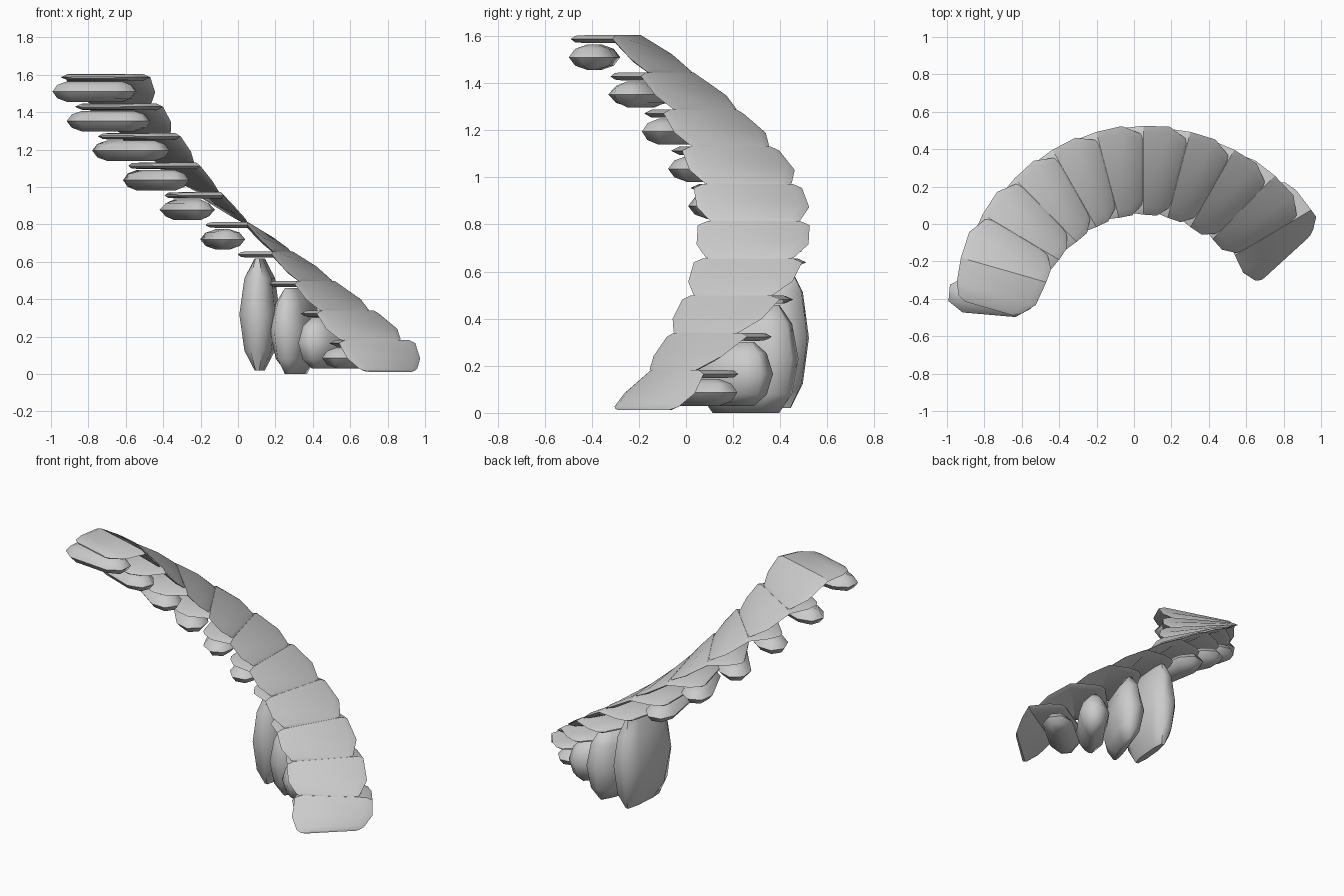
import bpy, bmesh
from math import cos, sin, radians
from mathutils import Vector

if "Cube" in bpy.data.objects:
    bpy.data.objects.remove(bpy.data.objects["Cube"])

CX, CY = 0.05, -0.46      # centre of the curved flight
STEP = 14.8               # degrees turned per step


def polar(r, deg):
    a = radians(deg)
    return Vector((CX + r * cos(a), CY + r * sin(a), 0))


def loft(name, rings, smooth=30):
    bm = bmesh.new()
    vs = [[bm.verts.new(p) for p in ring] for ring in rings]
    n = len(rings[0])
    for a, b in zip(vs, vs[1:]):
        for i in range(n):
            j = (i + 1) % n
            bm.faces.new((a[i], a[j], b[j], b[i]))
    bm.faces.new(vs[0][::-1])
    bm.faces.new(vs[-1])
    bmesh.ops.recalc_face_normals(bm, faces=bm.faces)
    me = bpy.data.meshes.new(name)
    bm.to_mesh(me)
    bm.free()
    ob = bpy.data.objects.new(name, me)
    bpy.context.collection.objects.link(ob)
    bpy.context.view_layer.objects.active = ob
    ob.select_set(True)
    bpy.ops.object.shade_smooth_by_angle(angle=radians(smooth))
    ob.select_set(False)


def tread(k):
    """Thin bent slab: flat rear part, then a wedge sloping to the next step."""
    fold = 164 - STEP * k
    z0 = 1.587 - 0.158 * k
    grow = {0: 0.03, 1: 0.015, 8: 0.02, 9: 0.06}.get(k, 0)
    skew, turn_full = (6, 12) if k == 9 else (0, STEP)
    back = Vector((-sin(radians(fold)), cos(radians(fold)), 0))
    # station, inner radius, outer radius, half thickness, edge inset
    stations = [(-1.0, 0.63, 0.90, 0.004, 0.02), (-0.9, 0.59, 0.94, 0.014, 0.035),
                (-0.6, 0.53, 0.97, 0.017, 0.04), (0, 0.51, 0.985, 0.017, 0.04),
                (0.55, 0.51, 0.99, 0.017, 0.04), (0.93, 0.56, 0.945, 0.014, 0.035),
                (1.0, 0.59, 0.92, 0.005, 0.02)]
    rings = []
    for s, ri, ro, h, e in stations:
        ri, ro = ri + grow, ro + grow
        ring = []
        for r, dz in ((ri, 0), (ri + e, h), (ro - e, h), (ro, 0), (ro - e, -h), (ri + e, -h)):
            if s <= 0:
                p = polar(r, fold) + back * 0.22 * -s
                p.z = z0 + dz
            else:
                turn = (turn_full - skew * (r - 0.8) / 0.2) * s
                p = polar(r, fold - turn)
                p.z = z0 + dz - 0.148 * s
            ring.append(p)
        rings.append(ring)
    loft(f"tread_{k + 1}", rings)


def support(k, z_low, z_high):
    """Pillow-shaped stone under the flat part of a tread."""
    ang = 175 - 15 * k
    a = radians(ang)
    rad, tan = Vector((cos(a), sin(a), 0)), Vector((-sin(a), cos(a), 0))
    c = polar(0.76 + {0: 0.06, 1: 0.03, 9: 0.02}.get(k, 0), ang)
    mid, hh = (z_low + z_high) / 2, (z_high - z_low) / 2
    rings = []
    for t, inset in ((-1, 0.075), (-0.65, 0.025), (0, 0), (0.65, 0.025), (1, 0.075)):
        L, W = 0.222 - inset, 0.097 - inset
        cl, cw = 0.08, W * 0.55
        plan = [(L, W - cw), (L - cl, W), (cl - L, W), (-L, W - cw),
                (-L, cw - W), (cl - L, -W), (L - cl, -W), (L, cw - W)]
        rings.append([c + rad * u + tan * v + Vector((0, 0, mid + hh * t)) for u, v in plan])
    loft(f"support_stone_{k + 1}", rings, 60)


# Supports: the upper six hang under their treads, the lower four reach the ground
lows = {6: 0.02, 7: 0.0, 8: 0.03, 9: 0.03}
for k in range(10):
    tread(k)
    top = 1.565 - 0.158 * k
    support(k, lows.get(k, top - 0.11), top)
